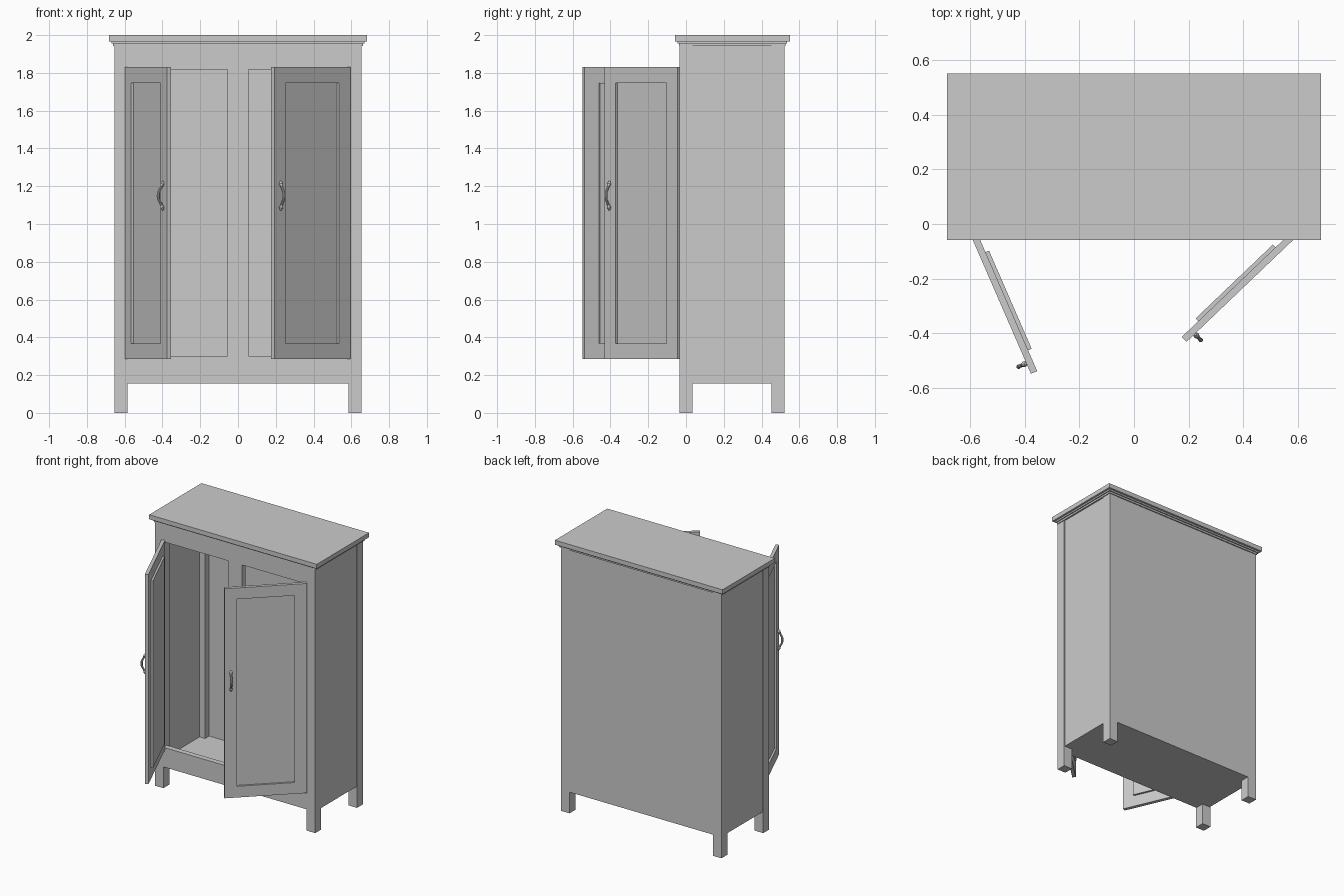
import bpy, bmesh, math
from mathutils import Matrix, Vector

if "Cube" in bpy.data.objects:
    bpy.data.objects.remove(bpy.data.objects["Cube"])

I = Matrix.Identity(4)


def boxes(name, spans, mat=I):
    """One object made of boxes given as (x0, x1, y0, y1, z0, z1)."""
    bm = bmesh.new()
    for x0, x1, y0, y1, z0, z1 in spans:
        c = Vector((x0 + x1, y0 + y1, z0 + z1)) / 2
        s = (abs(x1 - x0), y1 - y0, z1 - z0, 1)
        bmesh.ops.create_cube(bm, size=1, matrix=mat @ Matrix.Translation(c) @ Matrix.Diagonal(s))
    me = bpy.data.meshes.new(name)
    bm.to_mesh(me)
    bm.free()
    ob = bpy.data.objects.new(name, me)
    bpy.context.collection.objects.link(ob)
    return ob


# Main sizes
W, F, B, LEG = 0.655, -0.035, 0.522, 0.07
BOT, TOP = 0.155, 1.947
IN = W - LEG

# Corner posts running from floor to cornice
for side, s in (("left", -1), ("right", 1)):
    for end, y0 in (("front", F), ("back", B - LEG)):
        x0, x1 = sorted((s * IN, s * W))
        boxes(f"{end}_{side}_leg", [(x0, x1, y0, y0 + LEG, 0, TOP)])
    # Side panel, slightly set back from the posts
    x0, x1 = sorted((s * (W - 0.005), s * (W - 0.025)))
    boxes(f"{side}_side_panel", [(x0, x1, F + LEG, B - LEG, BOT, 1.94)])

# Back, floor and ceiling
boxes("back_panel", [(-IN, IN, B - 0.022, B - 0.002, BOT, TOP)])
boxes("floor_panel", [(-W + 0.006, W - 0.006, F + 0.006, B - 0.004, BOT, 0.18)])
boxes("ceiling_panel", [(-W + 0.006, W - 0.006, F + 0.006, B - 0.004, 1.92, TOP)])

# Front frame with centre stile
FY0, FY1 = F + 0.003, F + 0.043
boxes("bottom_rail", [(-IN, IN, FY0, FY1, BOT, 0.30)])
boxes("top_rail", [(-IN, IN, FY0, FY1, 1.817, TOP)])
boxes("centre_stile", [(-0.056, 0.056, FY0, FY1, 0.30, 1.817)])

# Stepped cornice
for name, o, z0, z1 in (("cornice_lower", 0.006, 1.943, 1.956),
                        ("cornice_middle", 0.014, 1.956, 1.967),
                        ("cornice_top", 0.029, 1.967, 2.0)):
    boxes(name, [(-W - o, W + o, F - o + 0.005, B + o, z0, z1)])


def handle(name, mat, x):
    """Bowed pull with flared ends, on the outer face of a door."""
    path = [(-0.004, 1.073, 0.5), (-0.008, 1.088, 1.3), (-0.014, 1.103, 0.8),
            (-0.026, 1.125, 0.8), (-0.031, 1.15, 1.0), (-0.026, 1.175, 0.8),
            (-0.014, 1.197, 0.8), (-0.008, 1.212, 1.3), (-0.004, 1.227, 0.5)]
    cu = bpy.data.curves.new(name, "CURVE")
    cu.dimensions = "3D"
    cu.bevel_depth, cu.bevel_resolution, cu.use_fill_caps = 0.0085, 3, True
    cu.resolution_u = 5
    sp = cu.splines.new("BEZIER")
    sp.bezier_points.add(len(path) - 1)
    for p, (y, z, r) in zip(sp.bezier_points, path):
        p.co, p.radius = (x, y, z), r
        p.handle_left_type = p.handle_right_type = "AUTO"
    ob = bpy.data.objects.new(name, cu)
    bpy.context.collection.objects.link(ob)
    ob.matrix_world = mat
    bpy.ops.object.select_all(action="DESELECT")
    ob.select_set(True)
    bpy.context.view_layer.objects.active = ob
    bpy.ops.object.convert(target="MESH")
    bpy.ops.object.shade_smooth_by_angle()


def door(side, s, hinge, angle):
    """Open door: frame, panel set towards the inside, and handle."""
    L, T, M, z0, z1 = 0.557, 0.025, 0.083, 0.284, 1.83
    mat = Matrix.Translation((*hinge, 0)) @ Matrix.Rotation(math.radians(angle), 4, "Z")

    def span(a, b):
        return sorted((s * a, s * b))
    boxes(f"{side}_door_frame", [
        (*span(0, M), 0, T, z0, z1),
        (*span(L - M, L), 0, T, z0, z1),
        (*span(M, L - M), 0, T, z0, z0 + M),
        (*span(M, L - M), 0, T, z1 - M, z1)], mat)
    boxes(f"{side}_door_panel", [(*span(M, L - M), 0.014, T + 0.014, z0 + M, z1 - M)], mat)
    handle(f"{side}_door_handle", mat, s * (L - 0.042))


door("left", 1, (-0.599, -0.037), -66.5)
door("right", -1, (0.595, -0.046), 43.7)
